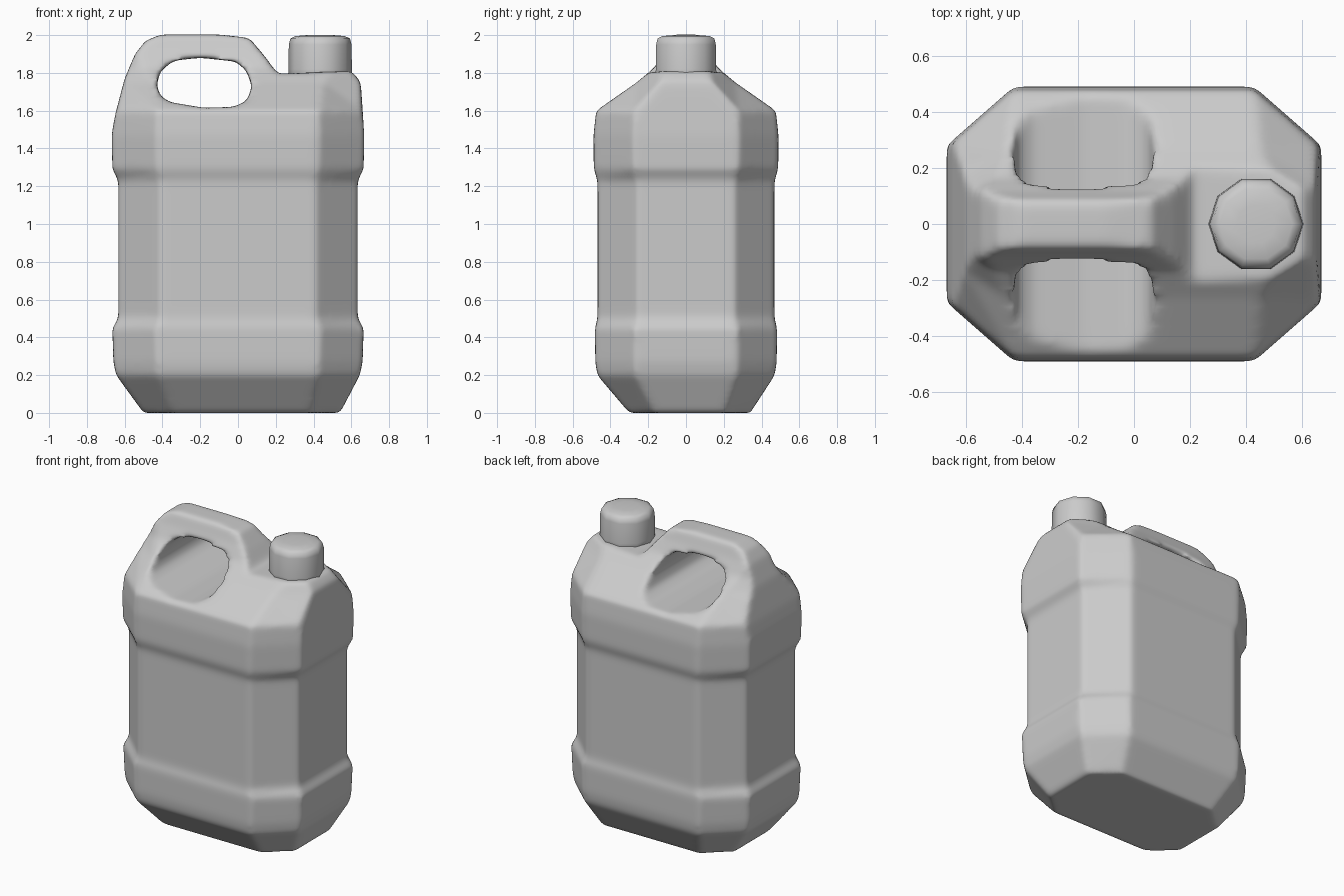
import bpy, bmesh, math

if "Cube" in bpy.data.objects:
    bpy.data.objects.remove(bpy.data.objects["Cube"])


def make_object(name, rings):
    """Skin a stack of equal-length closed rings and cap both ends."""
    bm = bmesh.new()
    loops = [[bm.verts.new(p) for p in ring] for ring in rings]
    for a, b in zip(loops, loops[1:]):
        n = len(a)
        for i in range(n):
            j = (i + 1) % n
            bm.faces.new((a[i], a[j], b[j], b[i]))
    bm.faces.new(loops[0][::-1])
    bm.faces.new(loops[-1])
    bmesh.ops.recalc_face_normals(bm, faces=bm.faces)
    mesh = bpy.data.meshes.new(name)
    bm.to_mesh(mesh)
    bm.free()
    obj = bpy.data.objects.new(name, mesh)
    bpy.context.collection.objects.link(obj)
    return obj


def octagon(z, hx, hy, dx, dy, cx=0.0, cy=0.0):
    """Rectangle with cut corners at height z."""
    quarter = [(hx, hy - dy), (hx - dx, hy)]
    pts = quarter + [(-x, y) for x, y in quarter[::-1]]
    pts += [(-x, -y) for x, y in pts]
    return [(x + cx, y + cy, z) for x, y in pts]


def prism(name, profile, half):
    """Front-view profile extruded along y."""
    return make_object(name, [[(x, y, z) for x, z in profile] for y in (-half, half)])


def apply(obj, kind, **settings):
    bpy.context.view_layer.objects.active = obj
    mod = obj.modifiers.new(kind.title(), kind)
    for key, value in settings.items():
        setattr(mod, key, value)
    bpy.ops.object.modifier_apply(modifier=mod.name)


def boolean(obj, tool, operation):
    apply(obj, 'BOOLEAN', object=tool, operation=operation, solver='EXACT')
    bpy.data.objects.remove(tool)


# Body: stacked sections with a raised band at the foot and the shoulder
body = make_object("canister_body", [octagon(*s) for s in [
    (0.00, 0.52, 0.32, 0.16, 0.14, 0.02, 0.02),
    (0.20, 0.645, 0.47, 0.22, 0.20),
    (0.27, 0.66, 0.48, 0.23, 0.21),
    (0.45, 0.665, 0.482, 0.23, 0.21),
    (0.50, 0.633, 0.468, 0.22, 0.21),
    (1.23, 0.633, 0.468, 0.22, 0.21),
    (1.29, 0.665, 0.488, 0.24, 0.21),
    (1.47, 0.668, 0.490, 0.24, 0.21),
    (1.60, 0.66, 0.475, 0.23, 0.20),
    (1.75, 0.65, 0.26, 0.20, 0.12),
    (1.83, 0.64, 0.165, 0.14, 0.08),
    (1.92, 0.62, 0.115, 0.08, 0.05),
    (2.01, 0.60, 0.08, 0.06, 0.04),
]])

# Front outline trims the shoulder and shapes the handle arch
outline = prism("outline_cutter", [
    (-0.70, -0.1), (0.70, -0.1), (0.70, 1.3), (0.665, 1.66), (0.645, 1.76),
    (0.60, 1.81), (0.21, 1.795), (0.14, 1.89), (0.06, 1.985), (-0.10, 2.003),
    (-0.41, 2.003), (-0.49, 1.97), (-0.545, 1.90), (-0.60, 1.77),
    (-0.65, 1.58), (-0.70, 1.3)], 0.8)
boolean(body, outline, 'INTERSECT')

# Grip opening, cut straight through so it also hollows the sloped shoulder
grip = prism("grip_cutter", [
    (-0.36, 1.645), (-0.18, 1.615), (-0.02, 1.62), (0.05, 1.655), (0.073, 1.73),
    (0.045, 1.81), (-0.01, 1.86), (-0.20, 1.88), (-0.34, 1.865),
    (-0.41, 1.81), (-0.43, 1.74), (-0.415, 1.68)], 0.8)
boolean(body, grip, 'DIFFERENCE')

# Melt the corners together like blow-moulded plastic
apply(body, 'REMESH', mode='VOXEL', voxel_size=0.017)
apply(body, 'SMOOTH', factor=0.5, iterations=10)

# Screw cap: ten-sided, slightly tapered, with a rounded top edge
cap = make_object("screw_cap", [
    [(0.435 + r * math.cos(i * math.tau / 10), r * math.sin(i * math.tau / 10), z)
     for i in range(10)]
    for z, r in [(1.74, 0.172), (1.82, 0.168), (1.95, 0.166), (1.982, 0.158), (1.995, 0.13), (2.0, 0.07)]])

for obj in (body, cap):
    for poly in obj.data.polygons:
        poly.use_smooth = True
